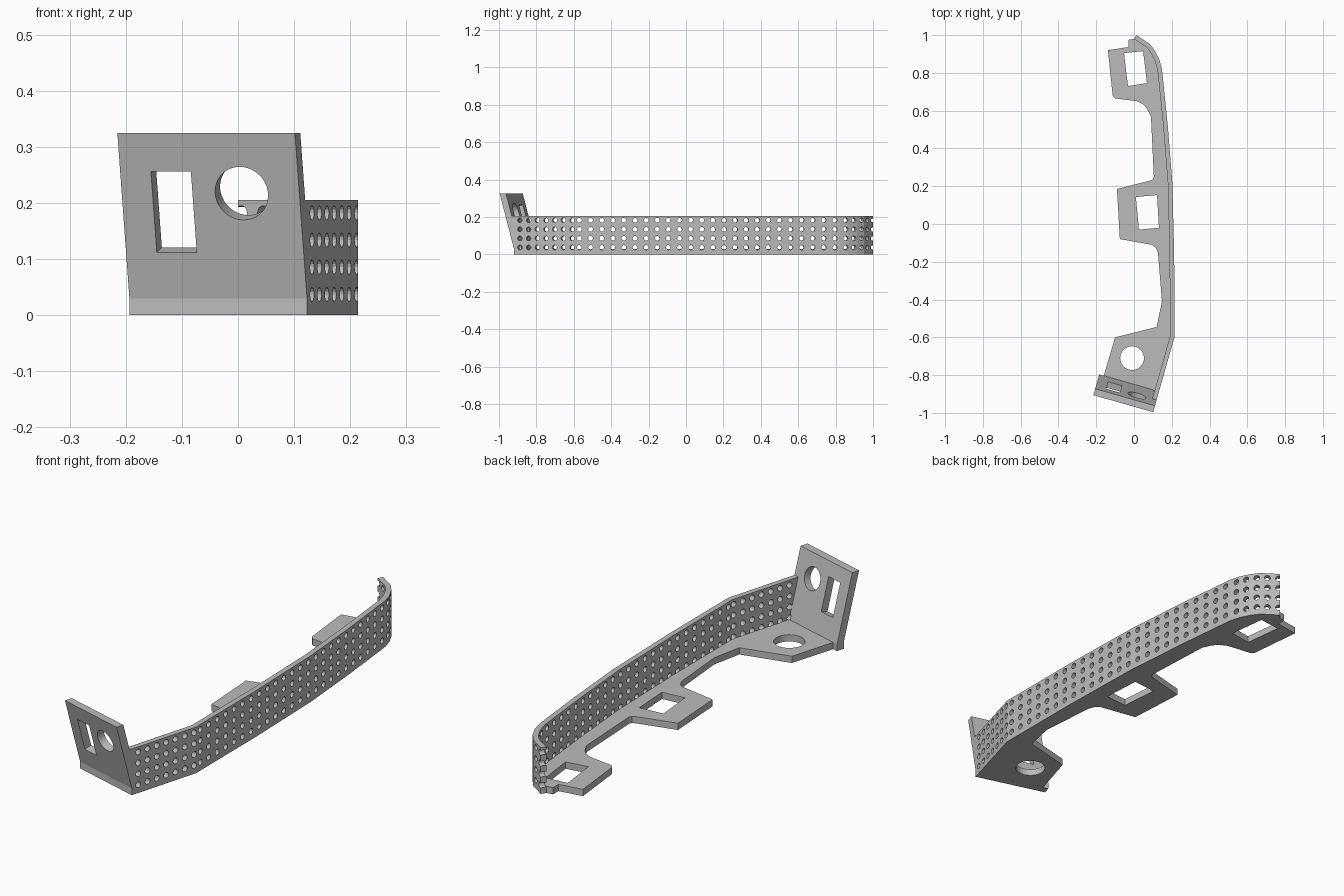
import bpy, bmesh, math
from mathutils import Vector, Matrix

if "Cube" in bpy.data.objects:
    bpy.data.objects.remove(bpy.data.objects["Cube"])

grey = bpy.data.materials.new("light grey")
grey.use_nodes = True
grey.diffuse_color = (0.5, 0.5, 0.5, 1)
grey.node_tree.nodes["Principled BSDF"].inputs["Base Color"].default_value = (0.5, 0.5, 0.5, 1)

THICK, FLOOR, WALL_H, PLATE_H = 0.024, 0.03, 0.205, 0.325
SLANT = math.tan(math.radians(15))
PLATE_T = 0.035


def finish(name, bm):
    bmesh.ops.recalc_face_normals(bm, faces=bm.faces)
    mesh = bpy.data.meshes.new(name)
    bm.to_mesh(mesh)
    bm.free()
    mesh.materials.append(grey)
    ob = bpy.data.objects.new(name, mesh)
    bpy.context.scene.collection.objects.link(ob)
    return ob


def prism(bm, pts, z0, z1, matrix=Matrix()):
    """Extrude a flat outline from z0 to z1."""
    low = [bm.verts.new(matrix @ Vector((p[0], p[1], z0))) for p in pts]
    high = [bm.verts.new(matrix @ Vector((p[0], p[1], z1))) for p in pts]
    bm.faces.new(low[::-1])
    bm.faces.new(high)
    for i in range(len(pts)):
        j = (i + 1) % len(pts)
        bm.faces.new((low[i], low[j], high[j], high[i]))
    return low, high


def ring(x, y, r, n):
    return [(x + r * math.cos(math.tau * i / n), y + r * math.sin(math.tau * i / n)) for i in range(n)]


def cut(ob, cutter):
    mod = ob.modifiers.new("holes", "BOOLEAN")
    mod.operation, mod.solver, mod.object = "DIFFERENCE", "EXACT", cutter
    bpy.context.view_layer.update()
    mesh = bpy.data.meshes.new_from_object(ob.evaluated_get(bpy.context.evaluated_depsgraph_get()))
    ob.modifiers.clear()
    ob.data = mesh


# Plate frame: along runs to the right end, out points forward
along = Vector((0.962, -0.273, 0))
out = Vector((-0.273, -0.962, 0))
corner = Vector((0.123, -0.92, 0))
width = 0.329
left_corner = corner - along * width

# Outer line of the curved wall, and its inner offset
start = corner - out * PLATE_T
outer = [Vector(p) for p in (start[:2], (0.214, -0.6), (0.213, -0.18), (0.203, 0.22), (0.178, 0.53),
         (0.148, 0.82), (0.134, 0.87), (0.112, 0.915), (0.085, 0.952), (0.013, 1.0))]


def left_of(a, b):
    d = (b - a).normalized()
    return Vector((-d.y, d.x))


inner = []
for i, p in enumerate(outer):
    n1 = left_of(outer[max(i - 1, 0)], outer[max(i, 1)])
    n2 = left_of(outer[min(i, len(outer) - 2)], outer[min(i + 1, len(outer) - 1)])
    m = (n1 + n2).normalized()
    inner.append(p + m * THICK / m.dot(n1))

# Wall, with its front end leaning along the plate
bm = bmesh.new()
low, high = prism(bm, outer + inner[::-1], 0, WALL_H)
for v in (high[0], high[-1]):
    v.co += out * SLANT * (WALL_H - FLOOR)
wall = finish("perforated_wall", bm)

# Floor with three tabs
bm = bmesh.new()
tabs = [(-0.03, 0.975), (-0.03, 0.937), (-0.138, 0.92), (-0.113, 0.68), (-0.1, 0.665), (0.016, 0.65),
        (0.045, 0.636), (0.07, 0.61), (0.09, 0.566), (0.105, 0.25), (0.1, 0.237), (0.085, 0.23),
        (-0.09, 0.185), (-0.075, -0.08), (0.095, -0.11), (0.115, -0.125), (0.127, -0.153),
        (0.148, -0.41), (0.12, -0.545), (-0.1, -0.6), (-0.16, -0.803)]
prism(bm, inner + [Vector(p) for p in tabs], 0, FLOOR)
floor = finish("tabbed_floor", bm)

# Leaning front plate: side profile (forward, height) extruded along the plate
bm = bmesh.new()
lean = SLANT * (PLATE_H - FLOOR)
profile = [(0, 0), (0, FLOOR), (lean, PLATE_H), (lean - PLATE_T, PLATE_H), (-PLATE_T, FLOOR), (-PLATE_T, 0)]
frame = Matrix((out, Vector((0, 0, 1)), along)).transposed().to_4x4()
frame.translation = left_corner
prism(bm, profile, 0, width, frame)
plate = finish("front_plate", bm)

# Floor openings
bm = bmesh.new()
prism(bm, [(-0.053, 0.905), (0.048, 0.915), (0.069, 0.746), (-0.032, 0.73)], -0.1, 0.1)
prism(bm, [(0.01, 0.143), (0.122, 0.153), (0.132, -0.02), (0.026, -0.03)], -0.1, 0.1)
prism(bm, ring(-0.01, -0.71, 0.063, 40), -0.1, 0.1)
floor_cutter = finish("floor_cutter", bm)

# Plate openings, square to the leaning face
bm = bmesh.new()
up = (Vector((0, 0, 1)) + out * SLANT).normalized()
tilt = Matrix((along, up, along.cross(up))).transposed().to_4x4()
tilt.translation = left_corner + Vector((0, 0, FLOOR))
c = math.cos(math.radians(15))
prism(bm, ring(0.222, (0.217 - FLOOR) / c, 0.049, 40), -0.15, 0.15, tilt)
u, v, hw, hh = 0.094, (0.184 - FLOOR) / c, 0.037, 0.072 / c
prism(bm, [(u - hw, v - hh), (u + hw, v - hh), (u + hw, v + hh), (u - hw, v + hh)], -0.15, 0.15, tilt)
plate_cutter = finish("plate_cutter", bm)

# Wall perforations: seven close columns in front, then wider spaced ones round the bend
columns = [(Vector(corner[:2]) - Vector(out[:2]) * (0.033 + 0.0484 * i), left_of(outer[0], outer[1]))
           for i in range(7)]
step, travel = 0.0595, 0.03
for a, b in zip(outer[1:-1], outer[2:]):
    length = (b - a).length
    while travel < length:
        columns.append((a.lerp(b, travel / length), left_of(a, b)))
        travel += step if a.y < 0.75 else 0.048
    travel -= length
bm = bmesh.new()
for p, n in columns:
    turn = Matrix(((-n.y, 0, n.x), (n.x, 0, n.y), (0, 1, 0))).to_4x4()
    turn.translation = p.to_3d()
    for row in range(4):
        prism(bm, ring(0, 0.037 + 0.0485 * row, 0.0128, 14), -0.02, THICK + 0.006, turn)
wall_cutter = finish("wall_cutter", bm)

cut(floor, floor_cutter)
cut(plate, plate_cutter)
cut(plate, wall_cutter)
cut(wall, wall_cutter)
for helper in (floor_cutter, plate_cutter, wall_cutter):
    bpy.data.objects.remove(helper)
